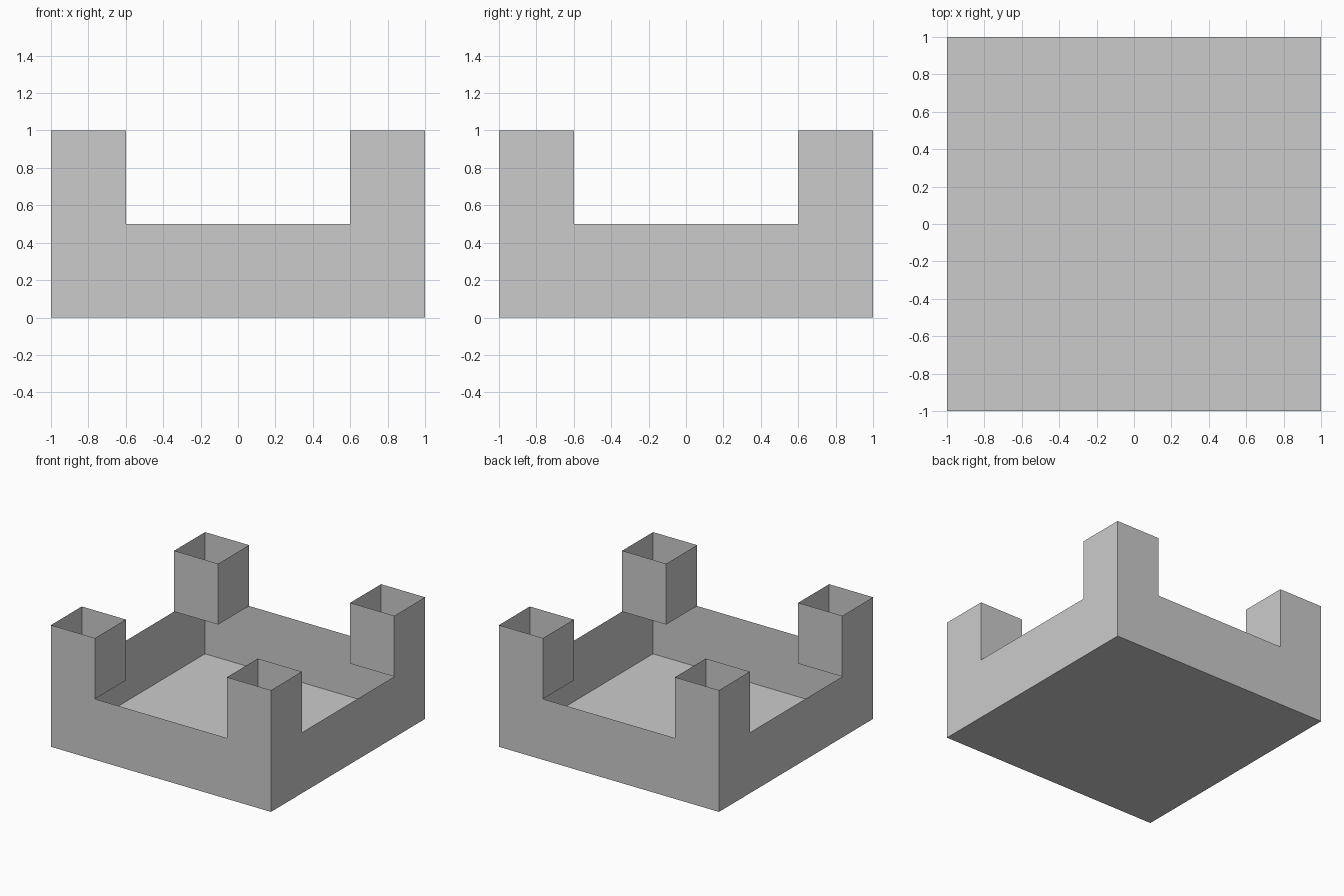
import bpy
import bmesh

HALF = 1.0      # half width of the tray
WALL = 0.5      # height of the tray walls
TOP = 1.0       # height of the corner posts
POST = 0.4      # width of each square post

if "Cube" in bpy.data.objects:
    bpy.data.objects.remove(bpy.data.objects["Cube"], do_unlink=True)

grey = bpy.data.materials.new("light_grey")
grey.use_nodes = True
colour = (0.6, 0.6, 0.6, 1)
grey.diffuse_color = colour
grey.node_tree.nodes["Principled BSDF"].inputs["Base Color"].default_value = colour


def open_box(name, x, y, width, z0, z1, floor):
    """Square sheet-walled tube, open at the top and optionally floored."""
    bm = bmesh.new()
    bmesh.ops.create_cube(bm, size=1)
    bm.normal_update()
    holes = [f for f in bm.faces
             if f.normal.z > 0.5 or (f.normal.z < -0.5 and not floor)]
    bmesh.ops.delete(bm, geom=holes, context='FACES_ONLY')
    bmesh.ops.scale(bm, vec=(width, width, z1 - z0), verts=bm.verts)
    bmesh.ops.translate(bm, vec=(x, y, (z0 + z1) / 2), verts=bm.verts)
    mesh = bpy.data.meshes.new(name)
    bm.to_mesh(mesh)
    bm.free()
    mesh.materials.append(grey)
    obj = bpy.data.objects.new(name, mesh)
    bpy.context.collection.objects.link(obj)
    return obj


# Tray with a floor and four thin walls
open_box("tray", 0, 0, 2 * HALF, 0, WALL, True)

# Hollow corner posts, open at both ends
centre = HALF - POST / 2
for side, sx in (("left", 1), ("right", -1)):
    for end, sy in (("front", -1), ("back", 1)):
        open_box(f"{end}_{side}_post", sx * centre, sy * centre,
                 POST, WALL, TOP, False)
